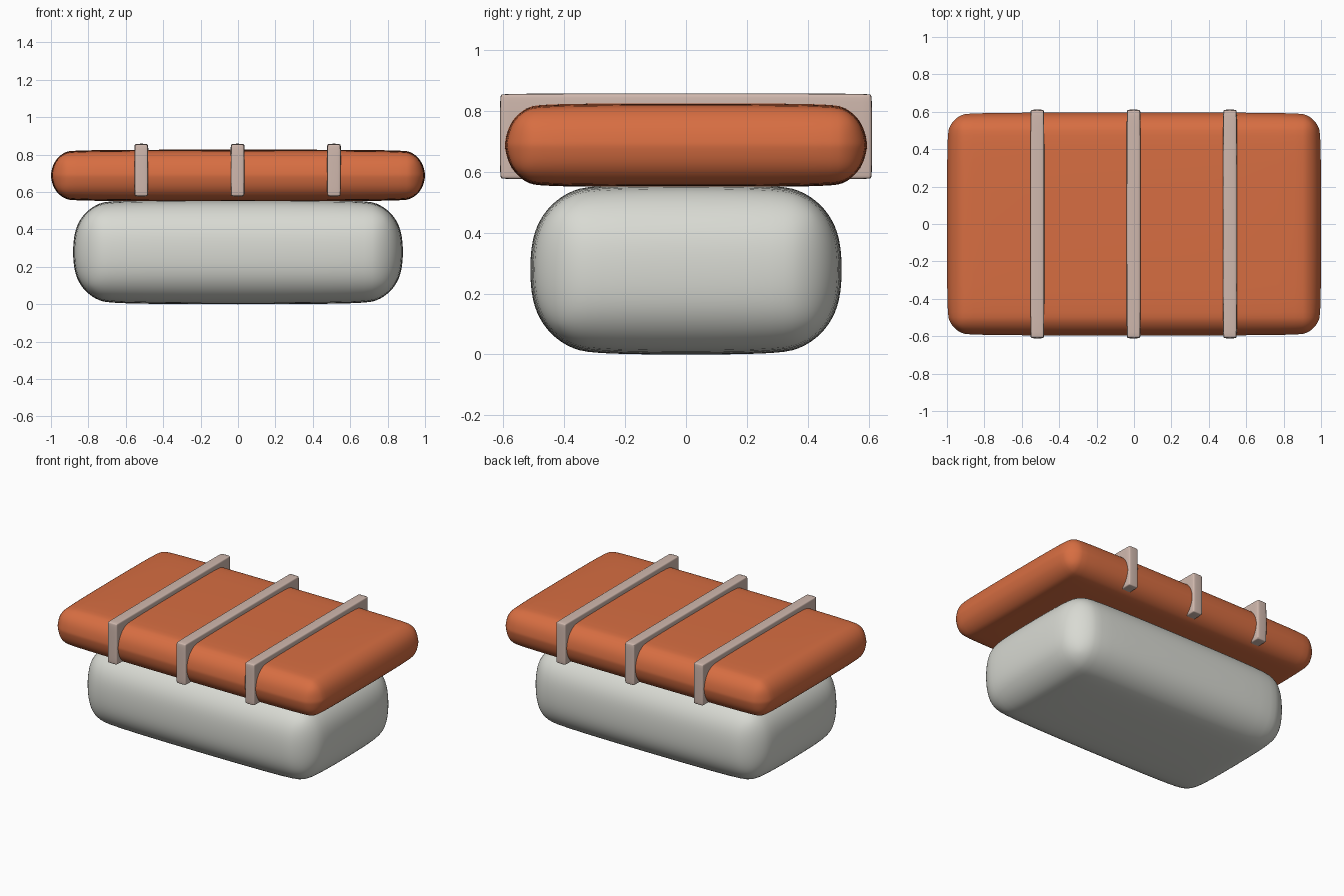
import bpy

default = bpy.data.objects.get("Cube")
if default:
    bpy.data.objects.remove(default, do_unlink=True)


def material(name, color):
    mat = bpy.data.materials.new(name)
    mat.use_nodes = True
    mat.diffuse_color = (*color, 1)
    mat.node_tree.nodes["Principled BSDF"].inputs["Base Color"].default_value = (*color, 1)
    return mat


def soft_box(name, center, size, radius, segments, mat):
    """Box with rounded edges, relaxed by subdivision."""
    bpy.ops.mesh.primitive_cube_add(size=1, location=center)
    obj = bpy.context.object
    obj.name = name
    obj.scale = size
    bpy.ops.object.transform_apply(location=False, rotation=False, scale=True)
    bevel = obj.modifiers.new("Rounded edges", "BEVEL")
    bevel.width = radius
    bevel.segments = segments
    bevel.limit_method = "NONE"
    subdivision = obj.modifiers.new("Soft surface", "SUBSURF")
    subdivision.levels = subdivision.render_levels = 2
    obj.data.materials.append(mat)
    bpy.ops.object.shade_smooth()
    return obj


orange = material("burnt orange", (0.68, 0.155, 0.054))
white = material("warm off white", (0.69, 0.70, 0.65))
beige = material("pinkish beige", (0.63, 0.48, 0.42))

# Plump lower body
soft_box("base_cushion", (0, 0, 0.279), (1.766, 1.026, 0.562), 0.225, 4, white)

# Flat overhanging pad
soft_box("top_pad", (0, 0, 0.688), (2.002, 1.194, 0.278), 0.132, 4, orange)

# Three bands across the pad
for name, x in (("right_strap", -0.517), ("middle_strap", -0.002), ("left_strap", 0.513)):
    soft_box(name, (x, 0, 0.716), (0.078, 1.224, 0.284), 0.014, 2, beige)
